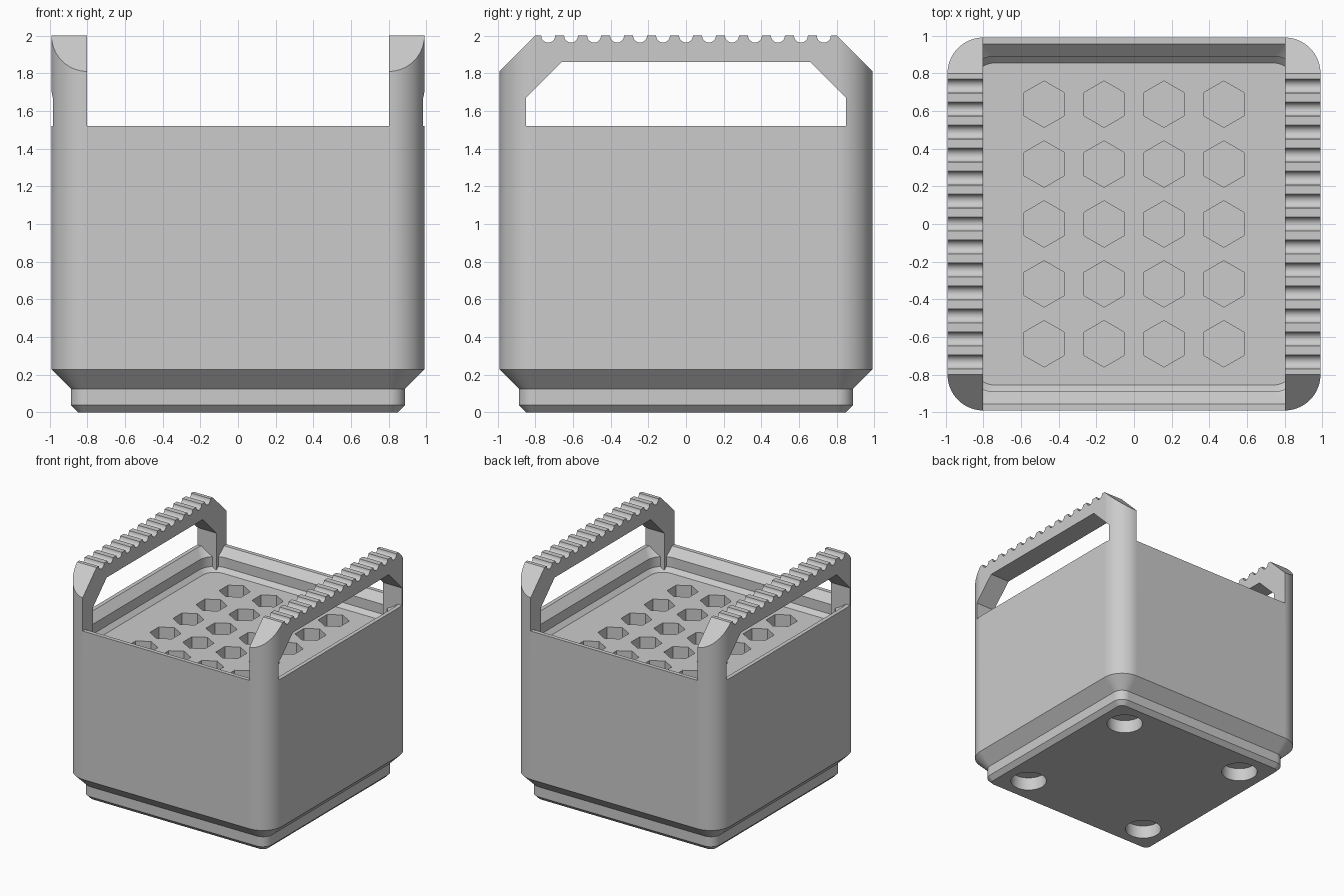
import bpy
import bmesh
import math

cube = bpy.data.objects.get("Cube")
if cube:
    bpy.data.objects.remove(cube, do_unlink=True)

# One plain grey for the whole part
grey = bpy.data.materials.new("plain_grey")
grey.use_nodes = True
colour = (0.6, 0.6, 0.6, 1)
grey.diffuse_color = colour
grey.node_tree.nodes["Principled BSDF"].inputs["Base Color"].default_value = colour


def finish(bm, name):
    bmesh.ops.recalc_face_normals(bm, faces=bm.faces)
    mesh = bpy.data.meshes.new(name)
    bm.to_mesh(mesh)
    bm.free()
    mesh.materials.append(grey)
    obj = bpy.data.objects.new(name, mesh)
    bpy.context.collection.objects.link(obj)
    return obj


def loft(bm, rings):
    """Skin a stack of equal-length point rings and cap both ends."""
    loops = [[bm.verts.new(p) for p in ring] for ring in rings]
    n = len(loops[0])
    for low, high in zip(loops, loops[1:]):
        for i in range(n):
            j = (i + 1) % n
            bm.faces.new((low[i], low[j], high[j], high[i]))
    bm.faces.new(loops[0][::-1])
    bm.faces.new(loops[-1])


def rounded_square(half, radius, z, steps=14):
    points = []
    for corner in range(4):
        mid = math.pi * (corner / 2 + 0.25)
        cx = math.copysign(half - radius, math.cos(mid))
        cy = math.copysign(half - radius, math.sin(mid))
        for i in range(steps + 1):
            a = math.pi / 2 * (corner + i / steps)
            points.append((cx + radius * math.cos(a), cy + radius * math.sin(a), z))
    return points


def lofted(name, sections):
    bm = bmesh.new()
    loft(bm, [rounded_square(*s) for s in sections])
    return finish(bm, name)


def prism_x(name, outline, half):
    """Extrude a (y, z) outline along x."""
    bm = bmesh.new()
    loft(bm, [[(x, y, z) for y, z in outline] for x in (-half, half)])
    return finish(bm, name)


def box(name, hx, hy, z0, z1):
    bm = bmesh.new()
    loft(bm, [[(-hx, -hy, z), (hx, -hy, z), (hx, hy, z), (-hx, hy, z)] for z in (z0, z1)])
    return finish(bm, name)


def columns(name, centres, radius, z0, z1, sides, turn=0.0):
    bm = bmesh.new()
    angles = [turn + math.tau * i / sides for i in range(sides)]
    for cx, cy in centres:
        loft(bm, [[(cx + radius * math.cos(a), cy + radius * math.sin(a), z)
                   for a in angles] for z in (z0, z1)])
    return finish(bm, name)


def combine(target, tool, operation):
    """Apply a boolean and throw the tool away."""
    tool.hide_render = True
    mod = target.modifiers.new("cut", 'BOOLEAN')
    mod.operation = operation
    mod.solver = 'EXACT'
    mod.object = tool
    bpy.context.view_layer.objects.active = target
    bpy.ops.object.modifier_apply(modifier=mod.name)
    bpy.data.objects.remove(tool, do_unlink=True)


RIM, FLOOR = 1.52, 1.334
INNER, POST = 0.803, 0.85

# Outer block with stepped foot
body = lofted("bit_holder_body", [
    (0.85, 0.05, 0), (0.887, 0.087, 0.038), (0.887, 0.087, 0.125),
    (0.99, 0.19, 0.228), (0.99, 0.19, 2.1)])

# Side silhouette: chamfered shoulders and a row of grip grooves
outline = [(-1.1, -0.1), (1.1, -0.1), (1.1, 1.7), (0.8, 2.0)]
for k in range(6, -7, -1):
    for i in range(11):
        a = math.pi * i / 10
        outline.append((0.122 * k + 0.037 * math.cos(a), 2.0 - 0.037 * math.sin(a)))
outline += [(-0.8, 2.0), (-1.1, 1.7)]
combine(body, prism_x("silhouette", outline, 1.2), 'INTERSECT')

# Open space between the two handles
combine(body, box("middle_gap", INNER, 1.2, RIM, 2.3), 'DIFFERENCE')

# Grip opening through both handles
opening = [(-POST, RIM), (POST, RIM), (POST, 1.67), (0.66, 1.86), (-0.66, 1.86), (-POST, 1.67)]
combine(body, prism_x("grip_opening", opening, 1.2), 'DIFFERENCE')

# Recessed tray with a stepped lip, leaving the handle posts standing
for hx, hy in ((INNER, 1.2), (1.2, POST)):
    recess = lofted("lip_recess", [
        (0.855, 0.115, FLOOR), (0.89, 0.15, FLOOR + 0.035),
        (0.89, 0.15, RIM - 0.065), (0.955, 0.155, RIM), (0.955, 0.155, RIM + 0.03)])
    combine(recess, box("recess_limit", hx, hy, 1, 1.8), 'INTERSECT')
    combine(body, recess, 'DIFFERENCE')

# Hexagonal sockets, four columns by five rows
sockets = [(0.318 * (i - 1.5), 0.318 * (j - 2)) for i in range(4) for j in range(5)]
combine(body, columns("sockets", sockets, 0.123, 0.74, FLOOR + 0.06, 6, math.pi / 6),
        'DIFFERENCE')

# Round pockets under the foot
pockets = [(sx * 0.62, sy * 0.62) for sx in (-1, 1) for sy in (-1, 1)]
combine(body, columns("pockets", pockets, 0.147, -0.1, 0.115, 40), 'DIFFERENCE')

# Smooth corners, crisp edges
bpy.ops.object.select_all(action='DESELECT')
body.select_set(True)
bpy.context.view_layer.objects.active = body
bpy.ops.object.shade_smooth_by_angle(angle=math.radians(25))
weighted = body.modifiers.new("weighted_normals", 'WEIGHTED_NORMAL')
weighted.keep_sharp = True
